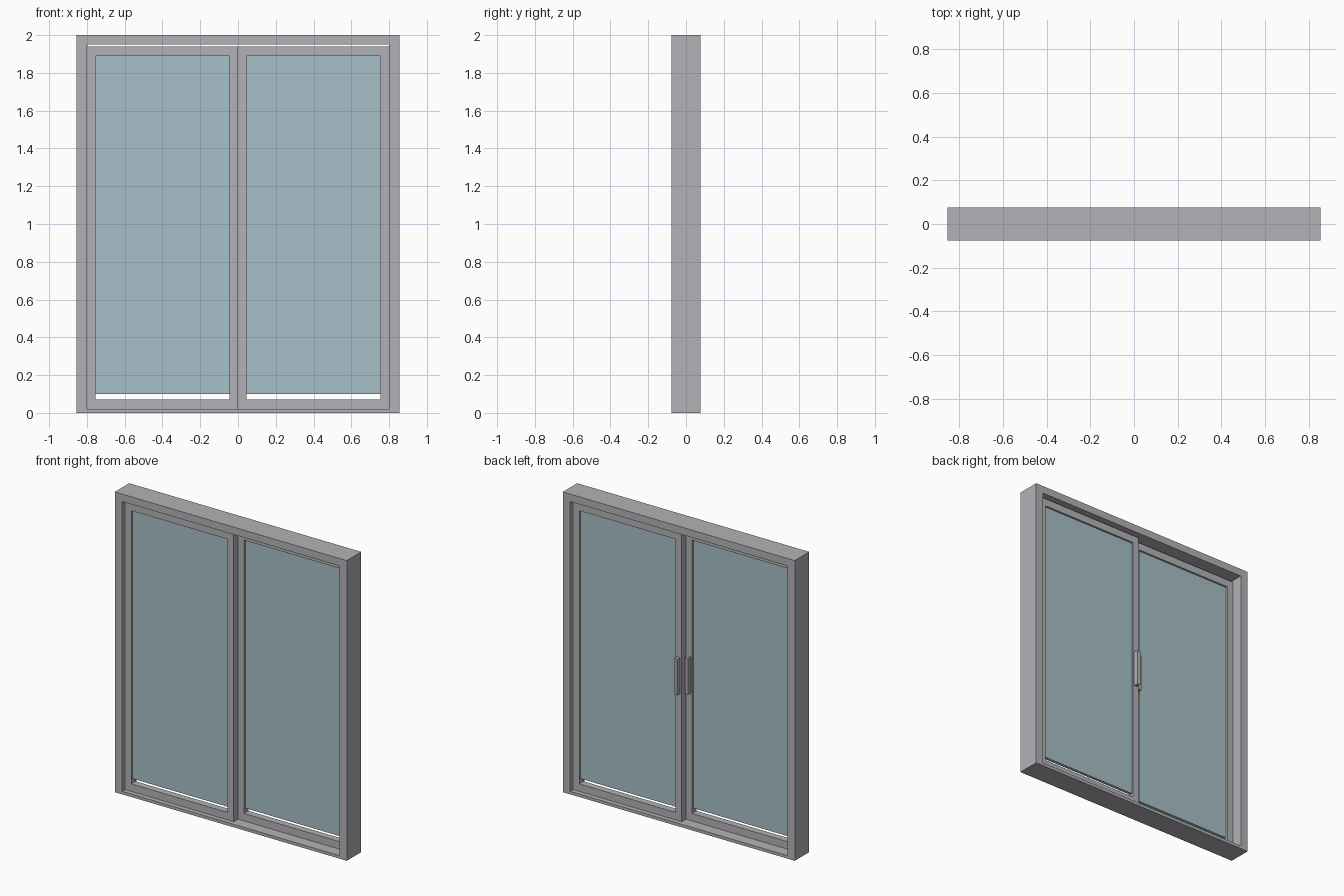
import bpy
import bmesh

cube = bpy.data.objects.get("Cube")
if cube:
    bpy.data.objects.remove(cube, do_unlink=True)


def material(name, color):
    mat = bpy.data.materials.new(name)
    mat.use_nodes = True
    mat.diffuse_color = color
    mat.node_tree.nodes["Principled BSDF"].inputs["Base Color"].default_value = color
    return mat


GREY = material("grey aluminium", (0.45, 0.45, 0.475, 1))
GLASS = material("pale blue glass", (0.386, 0.527, 0.578, 1))


def finish(name, bm, mat):
    bmesh.ops.recalc_face_normals(bm, faces=bm.faces[:])
    mesh = bpy.data.meshes.new(name)
    bm.to_mesh(mesh)
    bm.free()
    mesh.materials.append(mat)
    obj = bpy.data.objects.new(name, mesh)
    bpy.context.collection.objects.link(obj)
    return obj


def box(name, xs, ys, zs, mat):
    bm = bmesh.new()
    bmesh.ops.create_cube(bm, size=1)
    for v in bm.verts:
        v.co = [pair[c > 0] for pair, c in zip((xs, ys, zs), v.co)]
    return finish(name, bm, mat)


def rect_frame(name, outer, inner, ys, mat):
    """Rectangular ring; outer and inner are (x0, x1, z0, z1)."""
    bm = bmesh.new()

    def loop(rect, y):
        x0, x1, z0, z1 = rect
        return [bm.verts.new((x, y, z))
                for x, z in ((x0, z0), (x1, z0), (x1, z1), (x0, z1))]

    loops = [loop(outer, ys[0]), loop(inner, ys[0]),
             loop(inner, ys[1]), loop(outer, ys[1])]
    for a, b in zip(loops, loops[1:] + loops[:1]):
        for i in range(4):
            j = (i + 1) % 4
            bm.faces.new((a[i], a[j], b[j], b[i]))
    return finish(name, bm, mat)


# Fixed outer frame with a thin sill
rect_frame("outer_frame", (-0.855, 0.855, 0, 2), (-0.8, 0.8, 0.02, 1.95),
           (-0.076, 0.076), GREY)

# Two sliding panels on neighbouring tracks, each with glass and a pull handle
DEPTH = 0.045
for side, x0, y0 in (("right", -0.8, -DEPTH), ("left", 0, 0)):
    x1, y1 = x0 + 0.8, y0 + DEPTH
    rect_frame(side + "_sash", (x0, x1, 0.02, 1.94),
               (x0 + 0.045, x1 - 0.045, 0.07, 1.89), (y0, y1), GREY)
    # The pane stops short of the bottom rail
    mid = y0 + DEPTH / 2
    box(side + "_glass", (x0 + 0.045, x1 - 0.045), (mid - 0.01, mid + 0.01),
        (0.1, 1.89), GLASS)
    hx = 0.024 if x0 == 0 else -0.024
    box(side + "_handle", (hx - 0.012, hx + 0.012), (y1, y1 + 0.03),
        (0.87, 1.11), GREY)
